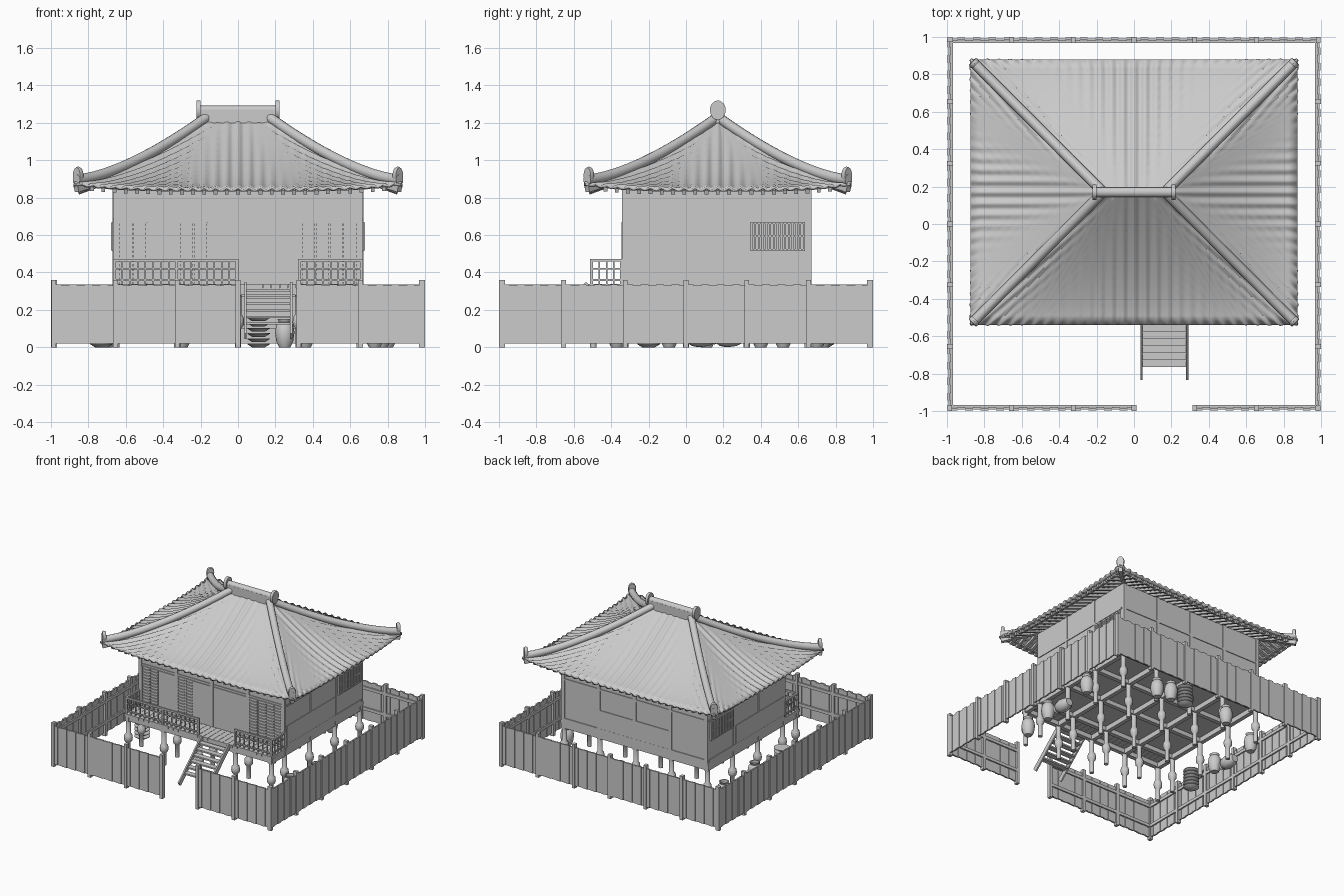
import bpy, bmesh, math
from mathutils import Vector, Matrix

if "Cube" in bpy.data.objects:
    bpy.data.objects.remove(bpy.data.objects["Cube"])

CY, R0, RUN = 0.17, 0.165, 0.71       # roof centre y, half ridge length, eave run
PI = math.pi


def make(name, bm, angle=None):
    bmesh.ops.remove_doubles(bm, verts=bm.verts, dist=1e-6) if angle else None
    me = bpy.data.meshes.new(name)
    bm.to_mesh(me)
    bm.free()
    ob = bpy.data.objects.new(name, me)
    bpy.context.collection.objects.link(ob)
    if angle:
        bpy.ops.object.select_all(action='DESELECT')
        ob.select_set(True)
        bpy.context.view_layer.objects.active = ob
        bpy.ops.object.shade_smooth_by_angle(angle=math.radians(angle))
    return ob


def box(bm, x0, x1, y0, y1, z0, z1, m=Matrix()):
    t = Matrix.Translation(((x0 + x1) / 2, (y0 + y1) / 2, (z0 + z1) / 2))
    bmesh.ops.create_cube(bm, size=1, matrix=m @ t @ Matrix.Diagonal((x1 - x0, y1 - y0, z1 - z0, 1)))


def beam(bm, p, q, w, h):
    p, q = Vector(p), Vector(q)
    rot = (q - p).to_track_quat('Y', 'Z').to_matrix().to_4x4()
    bmesh.ops.create_cube(bm, size=1, matrix=Matrix.Translation((p + q) / 2) @ rot
                          @ Matrix.Diagonal((w, (q - p).length, h, 1)))


def lathe(bm, profile, m, n=16):
    rings = [[bm.verts.new(m @ Vector((r * math.cos(2 * PI * i / n), r * math.sin(2 * PI * i / n), z)))
              for i in range(n)] for r, z in profile]
    for a, b in zip(rings, rings[1:]):
        for i in range(n):
            bm.faces.new((a[i], a[(i + 1) % n], b[(i + 1) % n], b[i]))
    bm.faces.new(rings[0][::-1])
    bm.faces.new(rings[-1])


# fence: built once facing front, turned to four sides, gate gap in front
boards, posts, rails = bmesh.new(), bmesh.new(), bmesh.new()
px = [-0.985, -0.655, -0.325, 0.0, 0.325, 0.655, 0.985]
for k in range(4):
    m = Matrix.Rotation(k * PI / 2, 4, 'Z')
    for i, x in enumerate(px):
        if i < 6 or k == 0:
            box(posts, x - 0.013, x + 0.013, -1.0, -0.968, 0, 0.36, m)
        if i == 6 or (k == 0 and i == 3):
            continue
        for j in range(8):
            a = x + j * 0.0413
            off = 0.005 * (j % 2)
            box(boards, a, a + 0.0413, -0.996 + off, -0.984 + off, 0.02, 0.335 - off, m)
        for z in (0.1, 0.27):
            box(rails, x, x + 0.33, -0.981, -0.969, z, z + 0.025, m)
make("fence_boards", boards)
make("fence_posts", posts)
make("fence_rails", rails)

# stilts, floor and floor beams
gx, gy = [-0.65, -0.325, 0, 0.325, 0.65], [-0.495, -0.325, 0, 0.325, 0.65]
bm = bmesh.new()
for x in gx:
    for y in gy:
        lathe(bm, [(0.017, 0), (0.017, 0.1), (0.03, 0.115), (0.033, 0.135), (0.03, 0.16),
                   (0.019, 0.175), (0.019, 0.3)], Matrix.Translation((x, y, 0)), 12)
make("stilts", bm, 40)
bm = bmesh.new()
for x in gx:
    box(bm, x - 0.017, x + 0.017, -0.515, 0.67, 0.275, 0.316)
for y in gy:
    box(bm, -0.67, 0.67, y - 0.017, y + 0.017, 0.28, 0.317)
make("floor_beams", bm)
bm = bmesh.new()
box(bm, -0.67, 0.67, -0.335, 0.67, 0.315, 0.342)
for i in range(30):                       # veranda planks
    x = -0.67 + i * 1.34 / 30
    box(bm, x, x + 0.0425, -0.52, -0.335, 0.317, 0.338)
make("floor", bm)

# walls with framing
bm = bmesh.new()
box(bm, -0.665, 0.665, -0.335, 0.665, 0.34, 0.89)
make("walls", bm)
bm = bmesh.new()
for x in gx:
    for y in (-0.33, 0.66):
        box(bm, x - 0.014, x + 0.014, y - 0.012, y + 0.012, 0.34, 0.89)
for s in (-1, 1):
    for y in (0, 0.325):
        box(bm, s * 0.663 - 0.007, s * 0.663 + 0.007, y - 0.012, y + 0.012, 0.34, 0.89)
    box(bm, s * 0.664 - 0.007, s * 0.664 + 0.007, -0.32, 0.65, 0.34, 0.365)
    box(bm, s * 0.664 - 0.006, s * 0.664 + 0.006, -0.32, 0.31, 0.365, 0.515)
    box(bm, s * 0.664 - 0.007, s * 0.664 + 0.007, -0.32, 0.65, 0.675, 0.69)
for y in (-0.335, 0.665):
    box(bm, -0.66, 0.66, y - 0.006, y + 0.006, 0.675, 0.69)
box(bm, -0.66, 0.66, 0.66, 0.672, 0.34, 0.365)
box(bm, -0.33, 0.33, 0.66, 0.671, 0.365, 0.515)
make("wall_frame", bm)

# front doors and slatted shutters
doors, slats = bmesh.new(), bmesh.new()
for x0, x1 in ((-0.49, -0.34), (-0.165, -0.015), (0.015, 0.165), (0.165, 0.31)):
    box(doors, x0, x1, -0.342, -0.33, 0.342, 0.67)
for x0, x1 in ((-0.635, -0.49), (-0.31, -0.165), (0.34, 0.49), (0.49, 0.635)):
    for x in (x0, x0 + (x1 - x0) / 2, x1):
        box(slats, x - 0.005, x + 0.005, -0.345, -0.33, 0.342, 0.67)
    for i in range(14):
        z = 0.35 + i * 0.024
        box(slats, x0, x1, -0.343, -0.33, z, z + 0.01)
make("doors", doors)
make("slatted_shutters", slats)

# barred side windows
bm = bmesh.new()
for s in (-1, 1):
    for i in range(15):
        y = 0.35 + i * 0.02
        box(bm, s * 0.67 - 0.008, s * 0.67 + 0.008, y - 0.005, y + 0.005, 0.52, 0.665)
    for z in (0.515, 0.59, 0.66):
        box(bm, s * 0.668 - 0.007, s * 0.668 + 0.007, 0.345, 0.635, z, z + 0.009)
make("barred_windows", bm)

# veranda railing
bm = bmesh.new()


def rail(p, q):
    for z, w in ((0.465, 0.014), (0.42, 0.008), (0.36, 0.01)):
        beam(bm, (*p, z), (*q, z), w, w)
    p, q = Vector(p), Vector(q)
    n = max(2, round((q - p).length / 0.042))
    for i in range(n + 1):
        c, w = p.lerp(q, i / n), 0.008 if i in (0, n) else 0.004
        box(bm, c.x - w, c.x + w, c.y - w, c.y + w, 0.335, 0.472 if i in (0, n) else 0.46)


for a, b in ((-0.66, -0.33), (-0.33, -0.005), (0.33, 0.66)):
    rail((a, -0.505), (b, -0.505))
for x in (-0.66, 0.66):
    rail((x, -0.505), (x, -0.345))
make("veranda_railing", bm)

# stairs
bm = bmesh.new()
for x in (0.04, 0.285):
    beam(bm, (x, -0.52, 0.335), (x, -0.82, 0.06), 0.012, 0.04)
for i in range(6):
    y, z = -0.55 - i * 0.038, 0.302 - i * 0.035
    box(bm, 0.04, 0.285, y - 0.025, y + 0.02, z - 0.006, z + 0.006)
make("stairs", bm)


# roof: four concave ribbed slopes
def rz(t, u):
    return 0.852 + 0.368 * max(0, 1 - t) ** 1.4 + 0.03 * abs(u) ** 4 * t * t


def roof_pt(k, s, t, dz=0.0):
    half = (R0 if k % 2 == 0 else 0) + RUN * t
    z = rz(t, s / half if half > 1e-6 else 0) + dz
    d = (0 if k % 2 == 0 else R0) + RUN * t
    v = Matrix.Rotation(k * PI / 2, 3, 'Z') @ Vector((s, -d, z))
    return v + Vector((0, CY, 0))


bm, raft = bmesh.new(), bmesh.new()
NS, NT = 232, 14
for k in range(4):
    base = R0 if k % 2 == 0 else 0
    grid = []
    for j in range(NT + 1):
        t = j / NT
        ss = [(2 * i / NS - 1) * (base + RUN * t) for i in range(NS + 1)]
        if base + RUN * t < 1e-6:
            grid.append([bm.verts.new(roof_pt(k, 0, 0))] * (NS + 1))
        else:
            grid.append([bm.verts.new(roof_pt(k, s, t, 0.007 * math.cos(2 * PI * s / 0.06))) for s in ss])
    for a, b in zip(grid, grid[1:]):
        for i in range(NS):
            vs = [b[i], b[i + 1], a[i + 1], a[i]]
            bm.faces.new(vs if a[i] != a[i + 1] else vs[:3])
    n = int((base + RUN) / 0.06)
    for i in range(-n, n + 1):            # rafters under the eaves
        s = i * 0.06
        t0 = max(0.62, (abs(s) - base) / RUN + 0.015)
        if t0 < 0.94:
            beam(raft, roof_pt(k, s, t0, -0.03), roof_pt(k, s, 0.97, -0.028), 0.02, 0.022)
    L = base + RUN * 0.93                 # eave batten
    for i in range(12):
        beam(raft, roof_pt(k, L * (i / 6 - 1), 0.93, -0.022), roof_pt(k, L * ((i + 1) / 6 - 1), 0.93, -0.022),
             0.02, 0.014)
roof = make("tiled_roof", bm, 50)
mod = roof.modifiers.new("thickness", 'SOLIDIFY')
mod.thickness, mod.offset = 0.014, -1

# hip ridges with upturned end caps and corner rafters
hips, caps = bmesh.new(), bmesh.new()
for sx in (-1, 1):
    for sy in (-1, 1):
        def hip(t, dz):
            return Vector((sx * (R0 + RUN * t), CY + sy * RUN * t, rz(t, 1) + dz))
        side = Vector((-sy, sx, 0)).normalized()
        rings = []
        for j in range(17):
            c = hip(j / 16 * 0.985, 0.012)
            rings.append([hips.verts.new(c + side * 0.027 * math.cos(a * PI / 6)
                          + Vector((0, 0, 0.03 * math.sin(a * PI / 6)))) for a in range(12)])
        for a, b in zip(rings, rings[1:]):
            for i in range(12):
                hips.faces.new((a[i], a[(i + 1) % 12], b[(i + 1) % 12], b[i]))
        hips.faces.new(rings[0])
        hips.faces.new(rings[-1])
        rot = Vector((sx, sy, 0)).to_track_quat('Z', 'Y').to_matrix().to_4x4()
        at = Matrix.Translation(hip(0.97, 0.036)) @ rot
        up = (at.to_3x3().inverted() @ Vector((0, 0, 1)))
        sc = Matrix.Diagonal((1.4 if abs(up.x) > 0.5 else 0.9, 1.4 if abs(up.y) > 0.5 else 0.9, 1, 1))
        lathe(caps, [(0.03, -0.012), (0.034, 0), (0.03, 0.014)], at @ sc)
        beam(raft, hip(0.6, -0.035), hip(0.985, -0.035), 0.03, 0.035)
bmesh.ops.recalc_face_normals(hips, faces=hips.faces)
make("rafters", raft)
make("hip_ridges", hips, 40)

# main ridge with rounded top and end discs
bm = bmesh.new()
box(bm, -0.21, 0.21, CY - 0.027, CY + 0.027, 1.2, 1.27)
lathe(bm, [(0.027, -0.21), (0.027, 0.21)], Matrix.Translation((0, CY, 1.265)) @ Matrix.Rotation(PI / 2, 4, 'Y'))
make("main_ridge", bm, 40)
for s in (-1, 1):
    lathe(caps, [(0.042, -0.011), (0.042, 0.011)], Matrix.Translation((s * 0.212, CY, 1.268))
          @ Matrix.Diagonal((1, 1, 1.22, 1)) @ Matrix.Rotation(PI / 2, 4, 'Y'), 24)
make("ridge_end_caps", caps, 40)

# storage jars and stacked trays around the base
bm = bmesh.new()
jar = [(0.03, 0), (0.045, 0.03), (0.052, 0.08), (0.045, 0.12), (0.032, 0.135), (0.038, 0.15), (0.03, 0.15), (0.028, 0.13)]
for x, y in ((0.8, 0.4), (0.77, -0.09), (0.73, -0.37), (-0.71, 0.52), (-0.7, 0.11), (0.36, 0.7), (0.25, 0.73), (-0.3, 0.72)):
    lathe(bm, jar, Matrix.Translation((x, y, 0)))
for x, y in ((0.76, 0.15), (-0.74, 0.3)):  # jars on their side
    lathe(bm, jar, Matrix.Translation((x, y, 0.052)) @ Matrix.Rotation(PI / 2, 4, 'X'))
make("jars", bm, 40)
bm = bmesh.new()
for x, y in ((0.11, 0.73), (-0.73, -0.2)):
    for i in range(6):
        z = i * 0.028
        lathe(bm, [(0.035, z), (0.06, z + 0.016), (0.06, z + 0.02)], Matrix.Translation((x, y, 0)))
make("stacked_trays", bm, 40)
